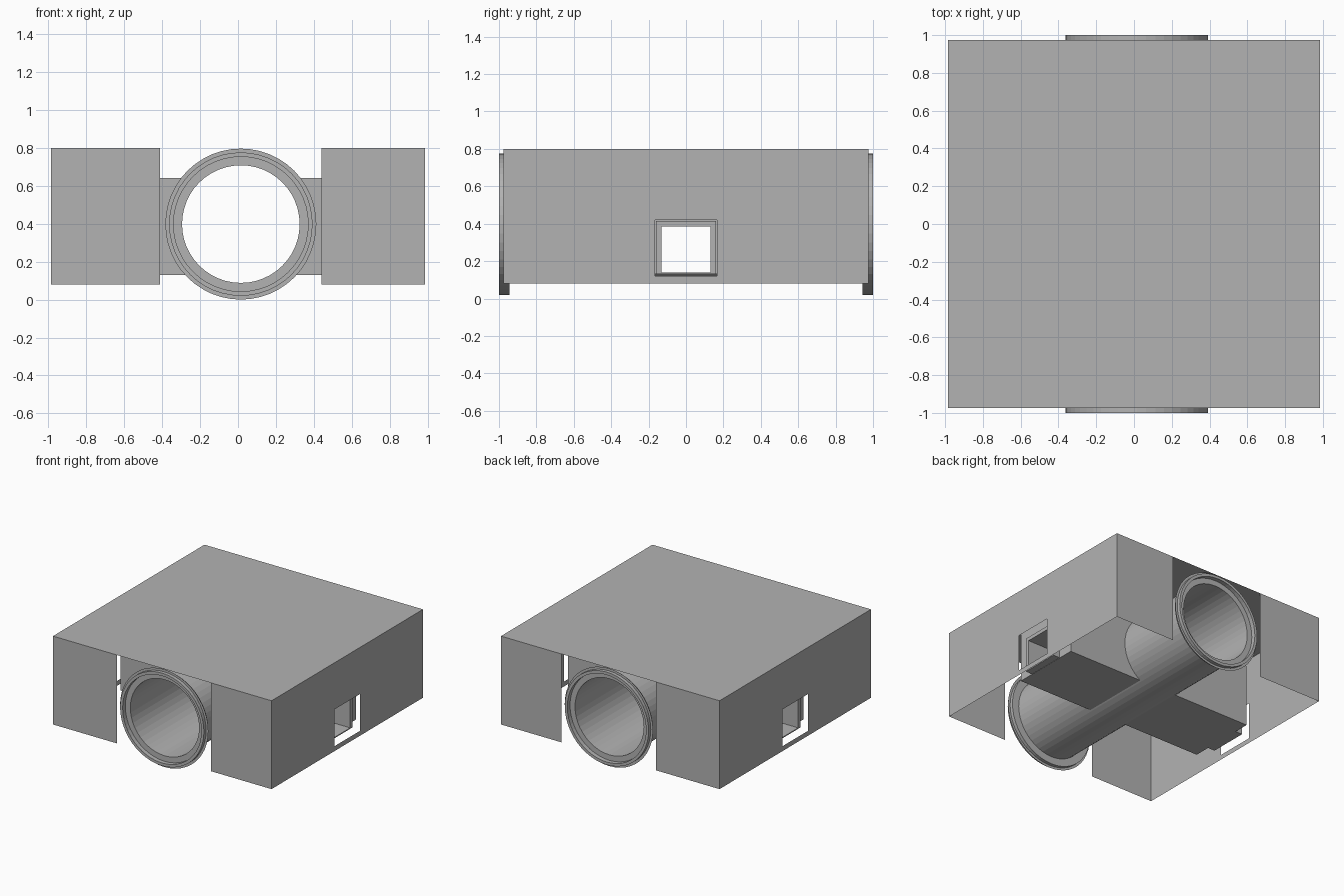
import bpy, bmesh, math
from mathutils import Matrix

if "Cube" in bpy.data.objects:
    bpy.data.objects.remove(bpy.data.objects["Cube"], do_unlink=True)

grey = bpy.data.materials.new("plain_grey")
grey.use_nodes = True
GREY = (0.45, 0.45, 0.45, 1)
grey.diffuse_color = GREY
grey.node_tree.nodes["Principled BSDF"].inputs["Base Color"].default_value = GREY

PIPE_X, PIPE_Z = 0.015, 0.398
SIDES = 48


def add_object(name, bm, closed=True):
    if closed:
        bmesh.ops.recalc_face_normals(bm, faces=bm.faces)
    mesh = bpy.data.meshes.new(name)
    bm.to_mesh(mesh)
    bm.free()
    mesh.materials.append(grey)
    ob = bpy.data.objects.new(name, mesh)
    bpy.context.collection.objects.link(ob)
    return ob


def box(name, x0, x1, y0, y1, z0, z1):
    bm = bmesh.new()
    bmesh.ops.create_cube(bm, size=1)
    for v in bm.verts:
        v.co = (x1 if v.co.x > 0 else x0, y1 if v.co.y > 0 else y0, z1 if v.co.z > 0 else z0)
    return add_object(name, bm)


def lathe(name, profile, loop=True):
    """Spin (radius, y) points around the pipe axis."""
    bm = bmesh.new()
    rings = []
    for r, y in profile:
        rings.append([bm.verts.new((PIPE_X + r * math.cos(a), y, PIPE_Z + r * math.sin(a)))
                      for a in (2 * math.pi * i / SIDES for i in range(SIDES))])
    pairs = list(zip(rings, rings[1:]))
    if loop:
        pairs.append((rings[-1], rings[0]))
    for a, b in pairs:
        for i in range(SIDES):
            j = (i + 1) % SIDES
            bm.faces.new((a[i], a[j], b[j], b[i]))
    return add_object(name, bm)


def cut(ob, cutter):
    mod = ob.modifiers.new("cut", 'BOOLEAN')
    mod.operation = 'DIFFERENCE'
    mod.solver = 'EXACT'
    mod.object = cutter
    cutter.hide_render = True
    cutter.hide_viewport = True


# Thin outer casing: open underneath, notched front and back, windows in the sides
W, D, LOW, TOP = 0.985, 0.975, 0.08, 0.80
NOTCH_L, NOTCH_R = 0.44, -0.41
WIN_Y, WIN_LOW, WIN_TOP = 0.165, 0.12, 0.42
bm = bmesh.new()


def panel(*points):
    bm.faces.new([bm.verts.new(p) for p in points])


panel((-W, -D, TOP), (W, -D, TOP), (W, D, TOP), (-W, D, TOP))
for s in (-1, 1):
    for a, b in ((-W, NOTCH_R), (NOTCH_L, W)):
        quad = [(a, s * D, LOW), (b, s * D, LOW), (b, s * D, TOP), (a, s * D, TOP)]
        panel(*quad[::-s])
    for y0, y1, z0, z1 in ((-D, -WIN_Y, LOW, TOP), (WIN_Y, D, LOW, TOP),
                           (-WIN_Y, WIN_Y, LOW, WIN_LOW), (-WIN_Y, WIN_Y, WIN_TOP, TOP)):
        quad = [(s * W, y0, z0), (s * W, y1, z0), (s * W, y1, z1), (s * W, y0, z1)]
        panel(*quad[::s])
add_object("outer_casing", bm, closed=False)

# Helpers that open the pipe bore and the cross passage
passage = box("passage_cutter", -1.3, 1.3, -0.13, 0.13, 0.14, 0.385)
bore = lathe("bore_cutter", [(0.314, -0.6), (0.314, 0.6)], loop=False)
bm = bmesh.new()
bm.from_mesh(bore.data)
bmesh.ops.holes_fill(bm, edges=bm.edges)
bmesh.ops.recalc_face_normals(bm, faces=bm.faces)
bm.to_mesh(bore.data)
bm.free()

# Pipe with a stepped collar at each end
half = [(0.31, 0.965), (0.355, 0.965), (0.355, 1.0), (0.378, 1.0), (0.378, 0.945), (0.317, 0.945)]
pipe = lathe("pipe", half + [(r, -y) for r, y in reversed(half)])
cut(pipe, passage)

# Thin flange around each collar
for name, y in (("front_flange", -0.972), ("back_flange", 0.972)):
    lathe(name, [(0.378, y), (0.398, y)], loop=False)

# Cross block around the middle of the pipe
block = box("cross_block", -0.855, 0.86, -0.29, 0.29, 0.13, 0.64)
cut(block, bore)
cut(block, passage)

# Short square spouts facing the side windows
for name, x0, x1 in (("left_spout", 0.86, 0.92), ("right_spout", -0.92, -0.855)):
    cut(box(name, x0, x1, -0.16, 0.16, 0.132, 0.415), passage)
